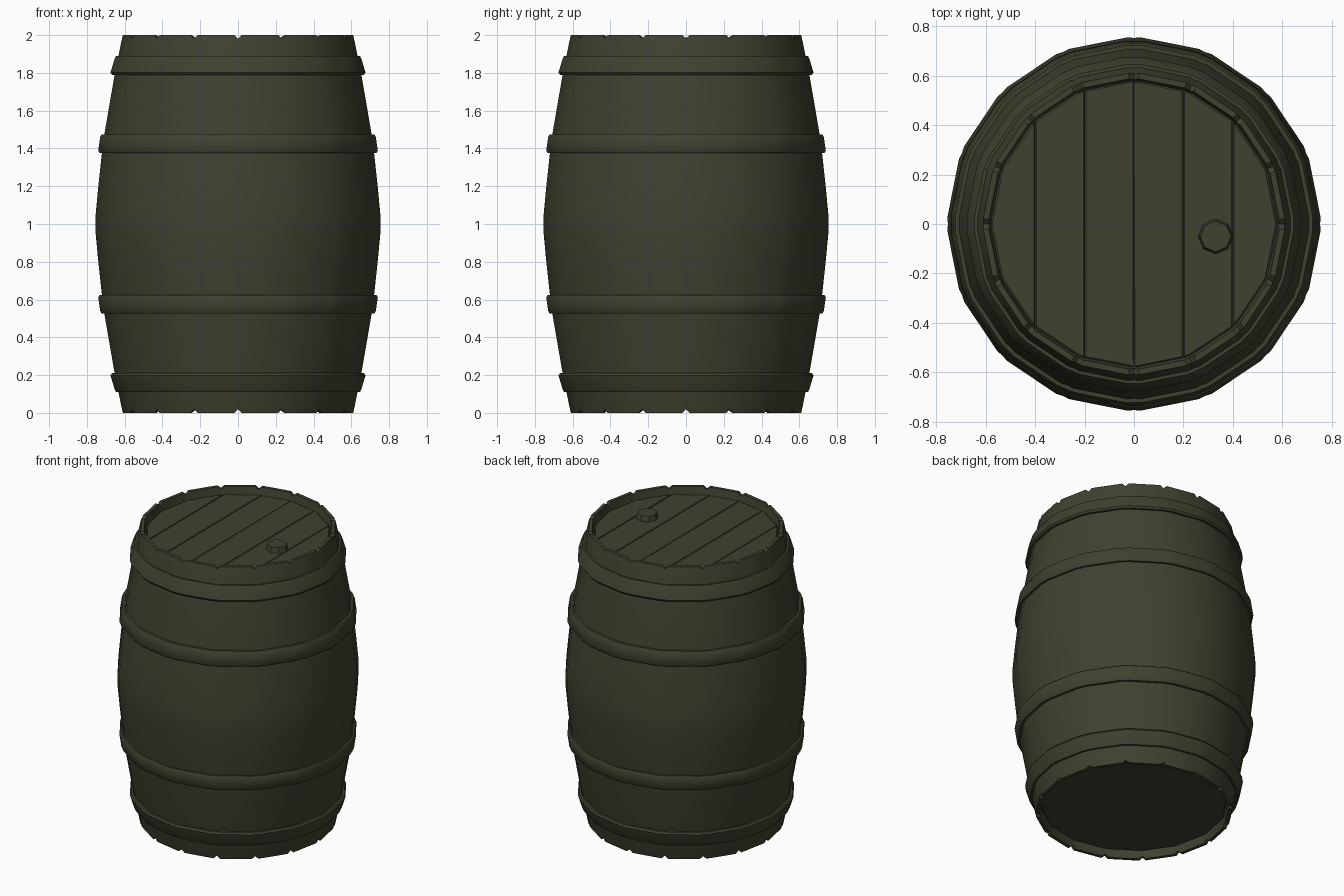
import bpy, bmesh, math

if "Cube" in bpy.data.objects:
    bpy.data.objects.remove(bpy.data.objects["Cube"])

SIDES = 16
STEP = 2 * math.pi / SIDES

wood = bpy.data.materials.new("dark_olive_wood")
wood.diffuse_color = (0.052, 0.052, 0.030, 1)
wood.use_nodes = True
wood.node_tree.nodes["Principled BSDF"].inputs["Base Color"].default_value = wood.diffuse_color


def finish(bm, name, angle=40):
    bmesh.ops.recalc_face_normals(bm, faces=bm.faces[:])
    mesh = bpy.data.meshes.new(name)
    bm.to_mesh(mesh)
    bm.free()
    mesh.materials.append(wood)
    ob = bpy.data.objects.new(name, mesh)
    bpy.context.collection.objects.link(ob)
    bpy.ops.object.select_all(action='DESELECT')
    ob.select_set(True)
    bpy.context.view_layer.objects.active = ob
    bpy.ops.object.shade_smooth_by_angle(angle=math.radians(angle))
    return ob


def skin(bm, rings, closed=False):
    """Join rings of points into a tube around z."""
    vs = [[bm.verts.new(p) for p in r] for r in rings]
    n = len(vs[0])
    pairs = list(zip(vs, vs[1:]))
    if closed:
        pairs.append((vs[-1], vs[0]))
    for a, b in pairs:
        for i in range(n):
            j = (i + 1) % n
            bm.faces.new((a[i], a[j], b[j], b[i]))


def stave_ring(r, z, notch=0.0, groove=0.003):
    """Sixteen flat staves with a small groove or notch at each seam."""
    pts = []
    for k in range(SIDES):
        for off, dr, dz in ((-0.035, 0, 0), (0, groove, notch), (0.035, 0, 0)):
            a = k * STEP + off
            pts.append(((r - dr) * math.cos(a), (r - dr) * math.sin(a), z + dz))
    return pts


# Staves: outer bulge, with rims folding inwards at both ends
half = [(0.61, 0.0), (0.617, 0.03), (0.652, 0.20), (0.714, 0.56), (0.74, 0.80), (0.755, 0.96)]
rings = [stave_ring(0.575, 0.07), stave_ring(0.587, 0.0, 0.018)]
rings += [stave_ring(r, z, 0.018 if z == 0 else 0) for r, z in half]
rings += [stave_ring(r, 2 - z, -0.018 if z == 0 else 0) for r, z in reversed(half)]
rings += [stave_ring(0.587, 2.0, -0.018), stave_ring(0.575, 1.93)]
bm = bmesh.new()
skin(bm, rings)
finish(bm, "staves")


# Hoops: slim bands with softened edges, mirrored top and bottom
def hoop(name, low, high):
    (r0, z0), (r1, z1) = low, high
    dz = 0.012 if z1 > z0 else -0.012
    prof = [(r0 - 0.03, z0), (r0, z0), (r0 + 0.008, z0 + dz),
            (r1 + 0.004, z1 - dz), (r1 - 0.004, z1), (r1 - 0.035, z1)]
    bm = bmesh.new()
    ring = lambda r, z: [(r * math.cos(k * STEP + o), r * math.sin(k * STEP + o), z)
                         for k in range(SIDES) for o in (-0.05, 0.05)]
    skin(bm, [ring(r, z) for r, z in prof], closed=True)
    finish(bm, name, 50)


for label, low, high in (("end_hoop", (0.645, 0.11), (0.672, 0.21)),
                         ("belly_hoop", (0.722, 0.525), (0.737, 0.625))):
    hoop(label + "_lower", low, high)
    hoop(label + "_upper", (low[0], 2 - low[1]), (high[0], 2 - high[1]))


# Heads: recessed discs cut into planks running front to back
def head(name, z, direction):
    bm = bmesh.new()
    bm.faces.new([bm.verts.new((0.58 * math.cos(k * STEP), 0.58 * math.sin(k * STEP), z))
                  for k in range(SIDES)])
    if direction < 0:
        bmesh.ops.reverse_faces(bm, faces=bm.faces[:])
    for x in (-0.4, -0.2, 0.0, 0.2, 0.4):
        bmesh.ops.bisect_plane(bm, geom=bm.verts[:] + bm.edges[:] + bm.faces[:],
                               plane_co=(x, 0, 0), plane_no=(1, 0, 0))
    bm.normal_update()
    bmesh.ops.inset_individual(bm, faces=bm.faces[:], thickness=0.007, depth=0.006)
    finish(bm, name, 30)


head("top_head", 1.945, 1)
head("bottom_head", 0.055, -1)

# Bung stopper in the top head
bm = bmesh.new()
bmesh.ops.create_cone(bm, cap_ends=True, segments=8, radius1=0.074, radius2=0.062, depth=0.05)
bmesh.ops.translate(bm, verts=bm.verts[:], vec=(0.33, -0.05, 1.962))
finish(bm, "bung", 30)
